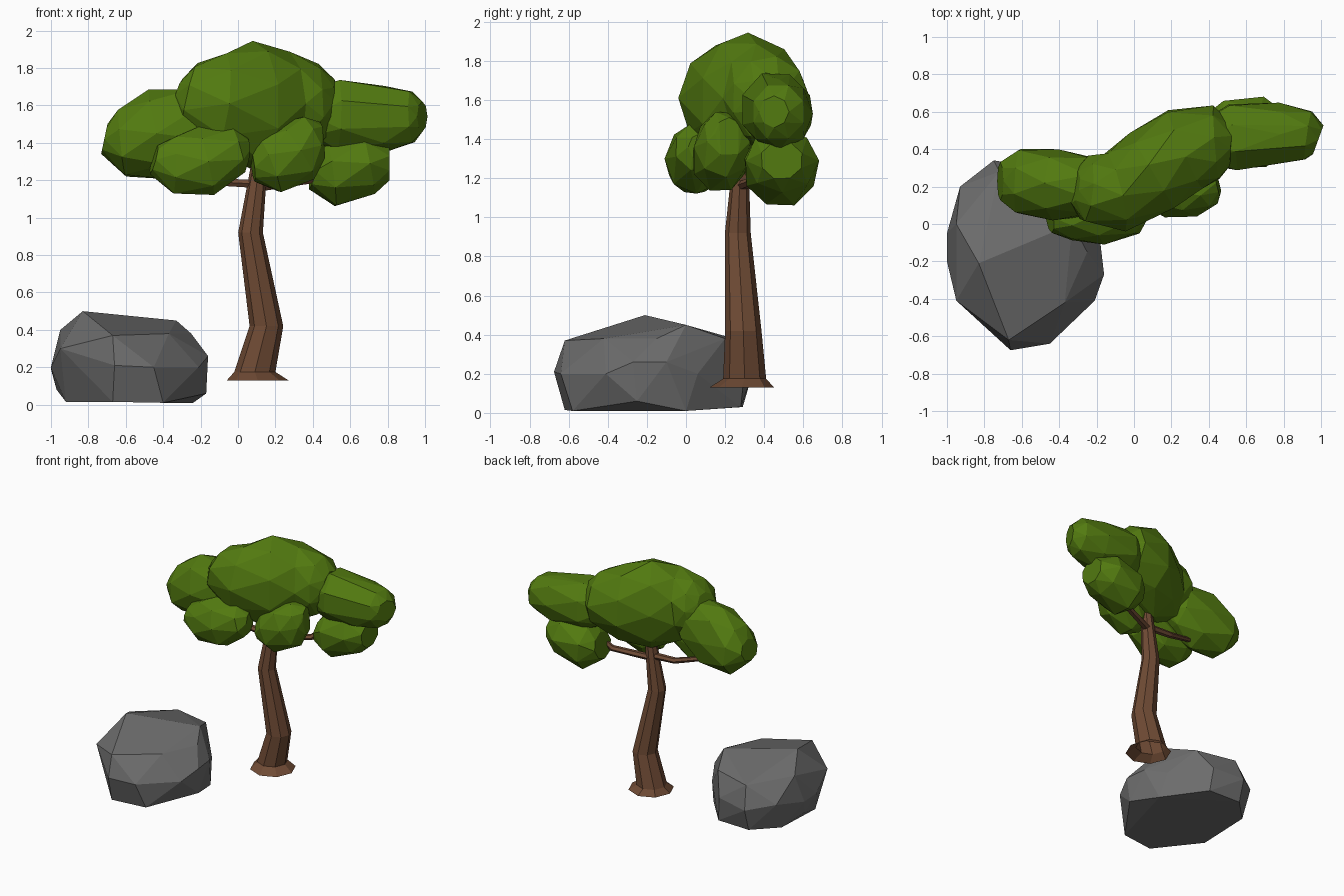
import bpy, bmesh, math, random
from mathutils import Vector

if "Cube" in bpy.data.objects:
    bpy.data.objects.remove(bpy.data.objects["Cube"])

random.seed(4)


def material(name, rgb):
    m = bpy.data.materials.new(name)
    m.diffuse_color = (*rgb, 1)
    m.use_nodes = True
    m.node_tree.nodes["Principled BSDF"].inputs["Base Color"].default_value = m.diffuse_color
    return m


GREEN = material("leaf_green", (0.085, 0.195, 0.005))
BROWN = material("bark_brown", (0.16, 0.07, 0.035))
GREY = material("stone_grey", (0.15, 0.15, 0.15))


def finish(name, bm, mat):
    bmesh.ops.recalc_face_normals(bm, faces=bm.faces)
    mesh = bpy.data.meshes.new(name)
    bm.to_mesh(mesh)
    bm.free()
    mesh.materials.append(mat)
    obj = bpy.data.objects.new(name, mesh)
    bpy.context.collection.objects.link(obj)
    return obj


def make_hull(bm):
    bmesh.ops.convex_hull(bm, input=bm.verts)
    loose = [v for v in bm.verts if not v.link_faces]
    bmesh.ops.delete(bm, geom=loose, context='VERTS')
    bmesh.ops.dissolve_limit(bm, angle_limit=math.radians(6), verts=bm.verts, edges=bm.edges)


def loft(name, spine, sides, mat, level=False, jitter=0.0, hull=False, start_cap=True):
    """Skin rings along a spine of (x, y, z, half width, half height)."""
    bm = bmesh.new()
    pts = [Vector(s[:3]) for s in spine]
    rings = []
    for i, s in enumerate(spine):
        if level:
            side, up = Vector((1, 0, 0)), Vector((0, 1, 0))
        else:
            t = (pts[min(i + 1, len(pts) - 1)] - pts[max(i - 1, 0)]).normalized()
            side = t.cross(Vector((0, 0, 1))).normalized()
            up = side.cross(t)
        turn = (i % 2) * math.pi / sides if jitter else 0
        ring = []
        for k in range(sides):
            a = 2 * math.pi * k / sides + turn
            f = 1 + random.uniform(-jitter, jitter)
            ring.append(bm.verts.new(pts[i] + f * (side * s[3] * math.cos(a) + up * s[4] * math.sin(a))))
        rings.append(ring)
    if hull:
        make_hull(bm)
    else:
        for i, (a, b) in enumerate(zip(rings, rings[1:])):
            for k in range(sides):
                n = (k + 1) % sides
                if not jitter:
                    bm.faces.new((a[k], a[n], b[n], b[k]))
                elif i % 2 == 0:   # staggered rings: triangle facets
                    bm.faces.new((a[k], a[n], b[k]))
                    bm.faces.new((a[n], b[n], b[k]))
                else:
                    bm.faces.new((a[k], b[n], b[k]))
                    bm.faces.new((a[k], a[n], b[n]))
        if start_cap:
            bm.faces.new(rings[0])
        bm.faces.new(rings[-1])
    return finish(name, bm, mat)


# trunk with flared foot, open underneath
loft("trunk", [(.105, .285, .13, .165, .165), (.09, .3, .175, .11, .11),
               (.152, .293, .42, .09, .093), (.067, .265, .92, .066, .066),
               (.1, .275, 1.18, .05, .048), (.12, .28, 1.36, .035, .035)], 8, BROWN,
     level=True, start_cap=False)

# side branches carrying the leaf clumps
loft("left_branch", [(.1, .28, 1.18, .03, .025), (-.1, .28, 1.19, .026, .022),
                     (-.4, .22, 1.27, .015, .015)], 6, BROWN)
loft("right_branch", [(.1, .28, 1.16, .03, .025), (.38, .38, 1.2, .026, .022),
                      (.6, .46, 1.4, .015, .015)], 6, BROWN)

# large curved crown clump
loft("crown_top", [(-.32, .2, 1.66, .09, .09), (-.26, .19, 1.64, .18, .2),
                   (-.1, .18, 1.61, .22, .28), (.1, .28, 1.595, .24, .345),
                   (.27, .4, 1.61, .235, .29), (.44, .43, 1.61, .2, .22),
                   (.53, .42, 1.62, .1, .12)], 9, GREEN, jitter=.03)

# convex side clumps
clumps = {
    "crown_left": [(-.715, .23, 1.42, .1, .08), (-.62, .23, 1.4, .18, .19),
                   (-.42, .215, 1.45, .19, .25), (-.22, .2, 1.5, .16, .2), (-.1, .2, 1.5, .07, .09)],
    "crown_front_left": [(-.45, .03, 1.31, .08, .08), (-.34, .045, 1.28, .14, .165),
                         (-.17, .05, 1.3, .16, .185), (0, .07, 1.36, .13, .13), (.05, .08, 1.36, .07, .07)],
    "crown_front": [(.08, .16, 1.27, .08, .08), (.17, .17, 1.28, .145, .165),
                    (.31, .19, 1.36, .15, .18), (.4, .21, 1.43, .12, .13), (.44, .22, 1.43, .07, .08)],
    "crown_right": [(.38, .43, 1.54, .12, .14), (.53, .46, 1.55, .19, .2),
                    (.78, .48, 1.53, .165, .18), (.93, .47, 1.54, .14, .145), (.985, .45, 1.54, .08, .08)],
    "crown_low_right": [(.4, .47, 1.25, .12, .1), (.5, .48, 1.23, .19, .185),
                        (.7, .49, 1.29, .185, .17), (.81, .49, 1.29, .11, .1)],
}
for name, spine in clumps.items():
    loft(name, spine, 8, GREEN, jitter=.035, hull=True)

# boulder
bm = bmesh.new()
for p in [(-.83, -.21, .5), (-.33, 0, .45), (-.95, .0, .4), (-.72, .28, .37), (-.42, .2, .38),
          (-.67, -.62, .37), (-.37, -.42, .38), (-.95, -.41, .3), (-.25, -.15, .38),
          (-1, -.05, .19), (-1, -.2, .2), (-.93, .2, .24), (-.75, .34, .2), (-.5, .3, .22),
          (-.18, -.1, .26), (-.16, -.27, .26), (-.21, -.41, .2), (-.45, -.64, .2), (-.66, -.675, .21),
          (-.27, .06, .2), (-.97, -.1, .08), (-.92, -.3, .015), (-.67, -.62, .015), (-.4, -.58, .01),
          (-.17, -.25, .06), (-.24, 0, .01), (-.48, .28, .03), (-.75, .29, .03), (-.92, .12, .03),
          (-.6, 0, 0)]:
    bm.verts.new(p)
make_hull(bm)
finish("boulder", bm, GREY)
